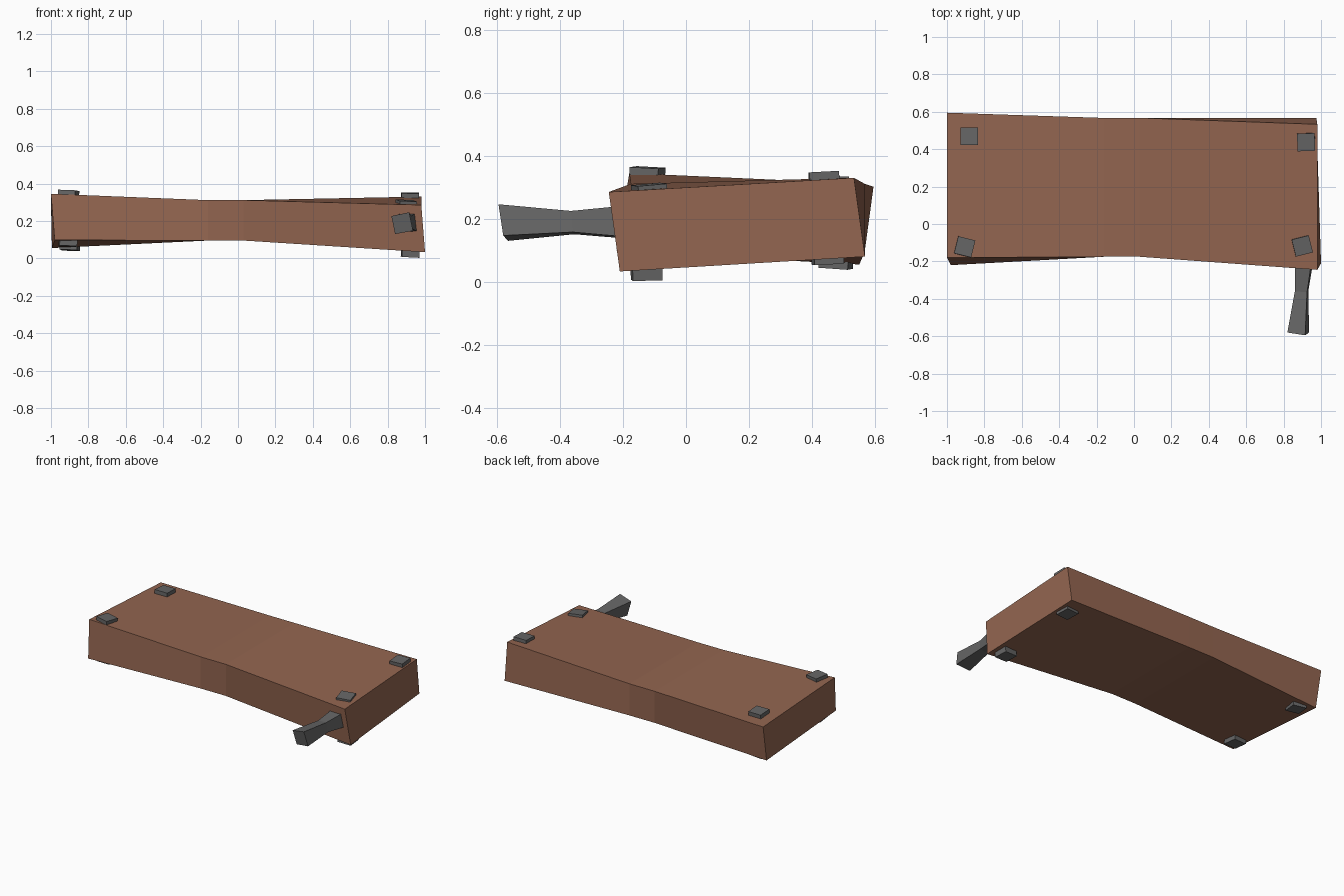
import bpy, bmesh
from math import radians
from mathutils import Matrix, Euler

if "Cube" in bpy.data.objects:
    bpy.data.objects.remove(bpy.data.objects["Cube"])


def material(name, rgb):
    m = bpy.data.materials.new(name)
    m.diffuse_color = (*rgb, 1)
    m.use_nodes = True
    m.node_tree.nodes["Principled BSDF"].inputs["Base Color"].default_value = m.diffuse_color
    return m


WOOD = material("brown wood", (0.29, 0.13, 0.08))
IRON = material("dark grey metal", (0.13, 0.13, 0.13))


def add_object(name, bm, mat):
    bmesh.ops.recalc_face_normals(bm, faces=bm.faces)
    mesh = bpy.data.meshes.new(name)
    bm.to_mesh(mesh)
    bm.free()
    mesh.materials.append(mat)
    ob = bpy.data.objects.new(name, mesh)
    bpy.context.collection.objects.link(ob)
    return ob


def loft(name, sections, mat):
    """Skin a chain of four-cornered sections and cap both ends."""
    bm = bmesh.new()
    rings = [[bm.verts.new(p) for p in s] for s in sections]
    for a, b in zip(rings, rings[1:]):
        for i in range(4):
            j = (i + 1) % 4
            bm.faces.new((a[i], a[j], b[j], b[i]))
    bm.faces.new(rings[0])
    bm.faces.new(rings[-1])
    return add_object(name, bm, mat)


# Twisted slab: corners run top front, top back, bottom back, bottom front
def middle(x):
    return [(x, -0.175, 0.311), (x, 0.567, 0.311), (x, 0.567, 0.095), (x, -0.175, 0.095)]


loft("slab", [
    [(-1.0, -0.18, 0.345), (-1.0, 0.595, 0.302), (-0.995, 0.55, 0.055), (-0.98, -0.22, 0.098)],
    middle(-0.16), middle(0.03),
    [(0.98, -0.245, 0.285), (0.98, 0.533, 0.33), (0.975, 0.568, 0.08), (1.0, -0.21, 0.033)],
], WOOD)

# Pinched handle sticking out of the front
loft("handle", [
    [(0.82, -0.58, 0.226), (0.915, -0.595, 0.246), (0.936, -0.58, 0.147), (0.84, -0.565, 0.13)],
    [(0.86, -0.36, 0.22), (0.925, -0.365, 0.225), (0.932, -0.36, 0.158), (0.868, -0.355, 0.151)],
    [(0.86, -0.16, 0.245), (0.955, -0.16, 0.245), (0.965, -0.16, 0.14), (0.865, -0.16, 0.135)],
], IRON)

# Studs: name, outer face centre, tilt about x, tilt about y, yaw (degrees), side
studs = [
    ("top_stud_front_left", (-0.905, -0.122, 0.363), -3, 2, -14, 1),
    ("top_stud_back_left", (-0.88, 0.47, 0.336), -3, 0, 0, 1),
    ("top_stud_front_right", (0.90, -0.118, 0.309), 5, 2, 14, 1),
    ("top_stud_back_right", (0.92, 0.437, 0.349), 3, -1, 2, 1),
    ("bottom_stud_front_left", (-0.91, -0.12, 0.065), -3, 2, 4, -1),
    ("bottom_stud_back_left", (-0.90, 0.475, 0.043), -4, 2, -10, -1),
    ("bottom_stud_front_right", (0.92, -0.125, 0.006), 1, 3, 4, -1),
    ("bottom_stud_back_right", (0.91, 0.45, 0.056), 3, 1, 6, -1),
]
for name, loc, tx, ty, yaw, side in studs:
    bm = bmesh.new()
    bmesh.ops.create_cube(bm, size=1)
    rot = Euler((radians(tx), radians(ty), radians(yaw))).to_matrix().to_4x4()
    bm.transform(Matrix.Translation(loc) @ rot
                 @ Matrix.Translation((0, 0, -0.025 * side))
                 @ Matrix.Diagonal((0.094, 0.094, 0.05, 1)))
    add_object(name, bm, IRON)
